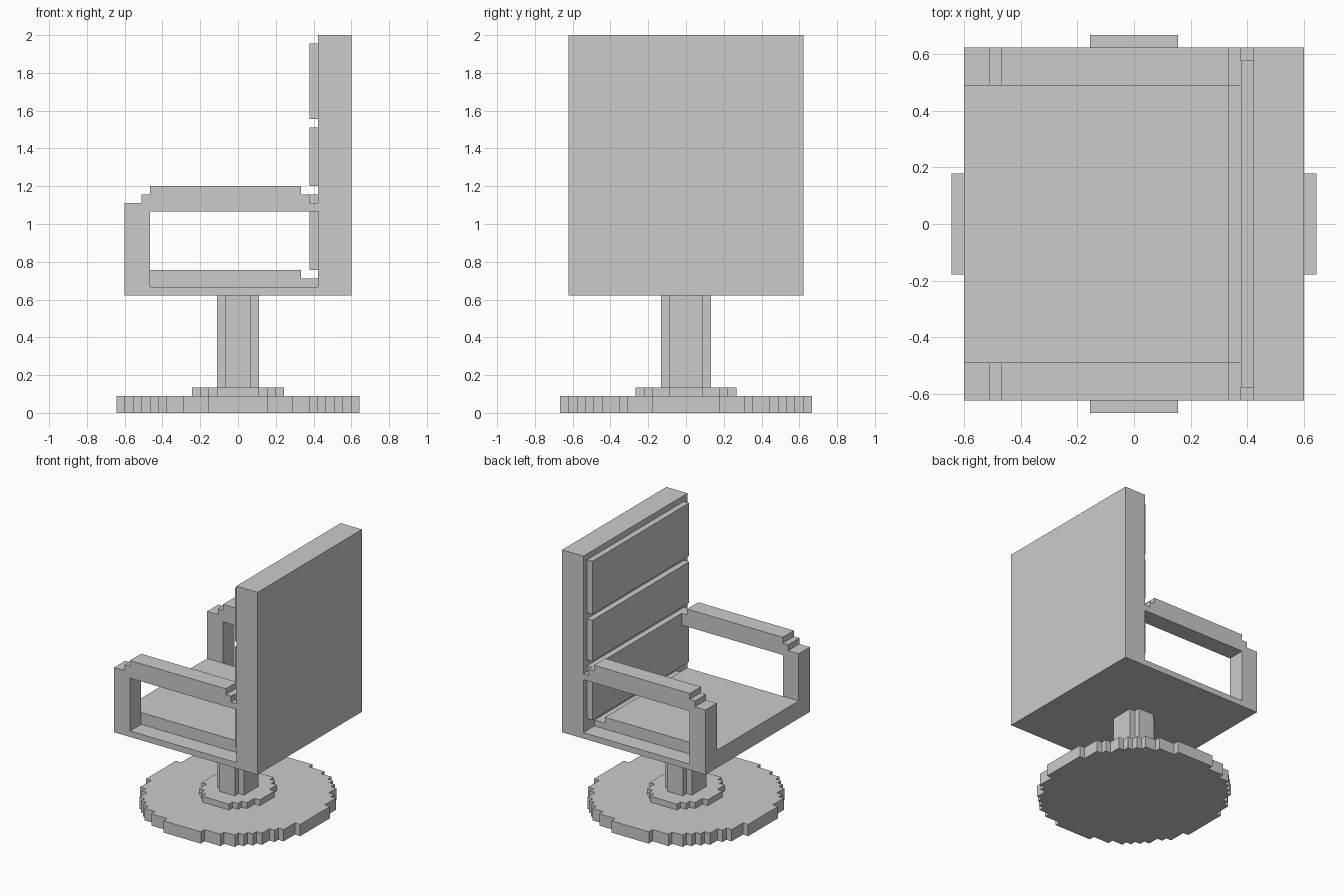
import bpy, bmesh
from math import sqrt
from mathutils import Vector

if "Cube" in bpy.data.objects:
    bpy.data.objects.remove(bpy.data.objects["Cube"])

U = 2 / 45  # one voxel; all sizes below are in voxels


def extrude(name, pts, offset):
    """Extrude a closed polygon of 3D points along an offset."""
    bm = bmesh.new()
    face = bm.faces.new([bm.verts.new(Vector(p) * U) for p in pts])
    new = bmesh.ops.extrude_face_region(bm, geom=[face], use_keep_orig=True)["geom"]
    verts = [g for g in new if isinstance(g, bmesh.types.BMVert)]
    bmesh.ops.translate(bm, verts=verts, vec=Vector(offset) * U)
    bmesh.ops.recalc_face_normals(bm, faces=bm.faces)
    mesh = bpy.data.meshes.new(name)
    bm.to_mesh(mesh)
    bm.free()
    obj = bpy.data.objects.new(name, mesh)
    bpy.context.collection.objects.link(obj)
    return obj


def side_profile(name, xz, y0, y1):
    return extrude(name, [(x, y0, z) for x, z in xz], (0, y1 - y0, 0))


def box(name, x0, x1, y, z0, z1):
    return side_profile(name, [(x0, z0), (x1, z0), (x1, z1), (x0, z1)], -y, y)


def stepped_disc(name, rx, ry, z0, z1):
    """Ellipse rasterised into voxel rows, extruded upward."""
    right = []
    for k in range(2 * ry):
        y = ry - k - 0.5
        w = int(rx * sqrt(1 - (y / ry) ** 2)) + 0.5
        if right and right[-1][0] == w:
            right[-1] = (w, y - 0.5)
        else:
            right += [(w, y + 0.5), (w, y - 0.5)]
    outline = right + [(-x, y) for x, y in reversed(right)]
    return extrude(name, [(x, y, z0) for x, y in outline], (0, 0, z1 - z0))


# Pedestal
stepped_disc("base_disc", 14.5, 15, 0, 2)
stepped_disc("base_hub", 5.5, 6, 2, 3)
stepped_disc("pedestal_column", 2.5, 3, 3, 14)

# Seat slab and stepped cushion
box("seat_slab", -13.5, 9.5, 14, 14, 15)
side_profile("seat_cushion", [(-13.5, 15), (9.5, 15), (9.5, 16), (7.5, 16),
                              (7.5, 17), (-13.5, 17)], -11, 11)

# Backrest with three raised panels
box("backrest", 9.5, 13.5, 14, 14, 45)
for name, z0, z1 in (("lower", 17, 26), ("middle", 27, 34), ("upper", 35, 44)):
    box(name + "_back_panel", 8.5, 9.5, 13, z0, z1)

# Armrests: front post and stepped top rail
arm = [(-13.5, 15), (-10.5, 15), (-10.5, 24), (9.5, 24), (9.5, 25), (8.5, 25),
       (8.5, 26), (7.5, 26), (7.5, 27), (-10.5, 27), (-10.5, 26 + 0.5),
       (-10.5, 26), (-11.5, 26), (-11.5, 25), (-13.5, 25)]
arm.remove((-10.5, 26.5))
for name, s in (("left", -1), ("right", 1)):
    side_profile(name + "_armrest", arm, 11 * s, 14 * s)
